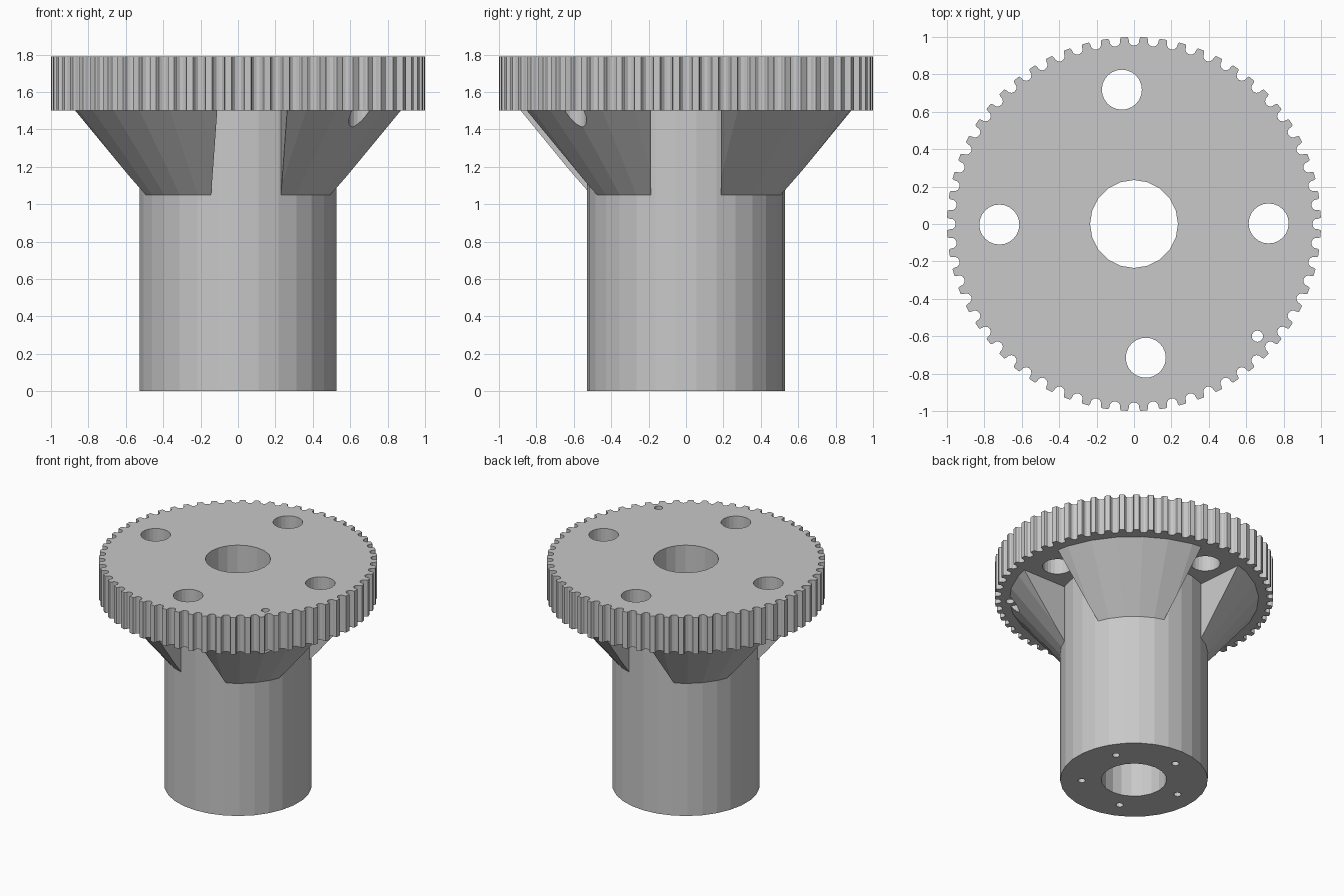
import bpy, bmesh, math
from math import sin, cos, pi, radians
from mathutils import Matrix

if "Cube" in bpy.data.objects:
    bpy.data.objects.remove(bpy.data.objects["Cube"])

grey = bpy.data.materials.new("plain grey")
grey.diffuse_color = (0.58, 0.58, 0.58, 1)
grey.use_nodes = True
grey.node_tree.nodes["Principled BSDF"].inputs["Base Color"].default_value = grey.diffuse_color


def make(name, bm):
    bmesh.ops.recalc_face_normals(bm, faces=bm.faces)
    me = bpy.data.meshes.new(name)
    bm.to_mesh(me)
    bm.free()
    me.materials.append(grey)
    ob = bpy.data.objects.new(name, me)
    bpy.context.collection.objects.link(ob)
    return ob


def cylinder(name, r, z0, z1, x=0, y=0, sides=30, top=None):
    bm = bmesh.new()
    bmesh.ops.create_cone(bm, cap_ends=True, segments=sides, radius1=r,
                          radius2=r if top is None else top, depth=z1 - z0,
                          matrix=Matrix.Translation((x, y, (z0 + z1) / 2)))
    return make(name, bm)


def cut(ob, *cutters):
    for c in cutters:
        m = ob.modifiers.new("cut", 'BOOLEAN')
        m.operation, m.solver, m.object = 'DIFFERENCE', 'EXACT', c
        bpy.context.view_layer.objects.active = ob
        bpy.ops.object.modifier_apply(modifier=m.name)
        bpy.data.objects.remove(c)


# Toothed rim: disc outline with round belt grooves
TEETH, Z0, Z1 = 60, 1.5, 1.79
pts = []
for i in range(TEETH):
    a = 2 * pi * i / TEETH
    outline = [(0.999, -0.034)]
    for k in range(7):
        t = radians(-100 + 200 * k / 6)
        outline.append((0.982 - 0.029 * cos(t), 0.029 * sin(t)))
    outline.append((0.999, 0.034))
    pts += [(r * cos(a) - s * sin(a), r * sin(a) + s * cos(a), Z0) for r, s in outline]
bm = bmesh.new()
face = bm.faces.new([bm.verts.new(p) for p in pts])
ext = bmesh.ops.extrude_face_region(bm, geom=[face], use_keep_orig=True)
bmesh.ops.translate(bm, vec=(0, 0, Z1 - Z0),
                    verts=[v for v in ext["geom"] if isinstance(v, bmesh.types.BMVert)])
rim = make("toothed_rim", bm)

# Bore, four large holes and one pin hole through the rim
holes = [(0.72, 0.003), (-0.065, 0.718), (-0.72, -0.003), (0.063, -0.715)]
cut(rim, cylinder("bore", 0.235, 1, 2, sides=20),
    *[cylinder("hole", 0.107, 1, 2, x, y, 24) for x, y in holes],
    cylinder("pin_hole", 0.03, 1, 2, 0.66, -0.6, 16))

# Hub with bore and five blind screw holes in its bottom
hub = cylinder("hub", 0.53, 0, Z0)
cut(hub, cylinder("bore", 0.235, -1, 2, sides=20),
    *[cylinder("screw_hole", 0.027, -0.1, 0.6, 0.376 * cos(radians(30 + 72 * i)),
               0.376 * sin(radians(30 + 72 * i)), sides=12) for i in range(5)])

# Flared webs: a cone split by four slots
webs = cylinder("flared_webs", 0.53, 1.05, Z0, top=0.895)
slots = []
for angle in (0, 95, 180, 275):
    bm = bmesh.new()
    bmesh.ops.create_cube(bm, size=1, matrix=Matrix.Rotation(radians(angle), 4, 'Z')
                          @ Matrix.Translation((0.95, 0, 1.3)) @ Matrix.Diagonal((1.0, 0.375, 1, 1)))
    slots.append(make("slot", bm))
cut(webs, cylinder("core", 0.5, 0.5, 2), *slots,
    cylinder("pin_recess", 0.068, 1, 2, 0.66, -0.6, 20))
